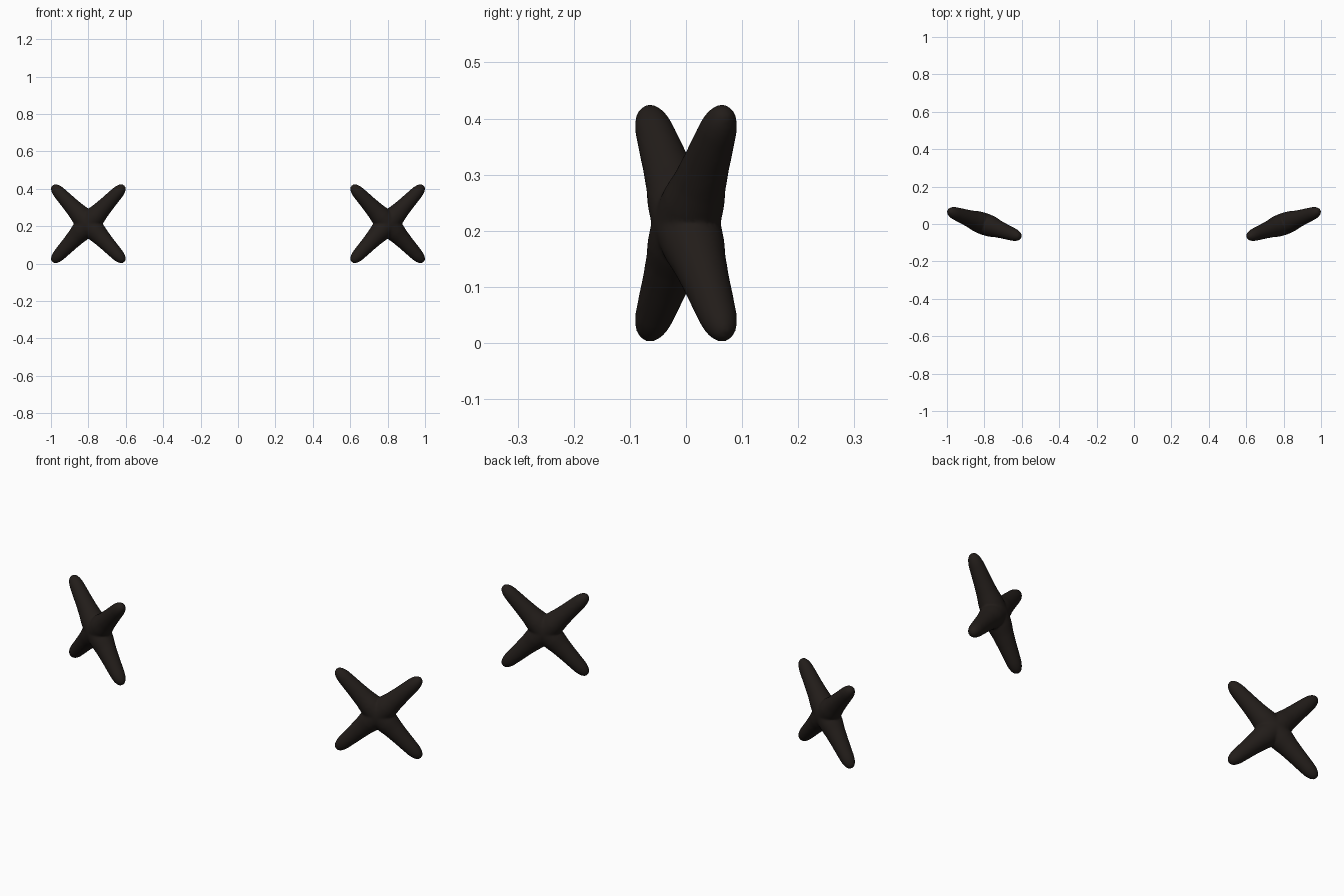
import bpy, bmesh, math
from mathutils import Matrix, Vector

if "Cube" in bpy.data.objects:
    bpy.data.objects.remove(bpy.data.objects["Cube"])

mat = bpy.data.materials.new("dark_brown")
mat.diffuse_color = (0.016, 0.012, 0.010, 1)
mat.use_nodes = True
mat.node_tree.nodes["Principled BSDF"].inputs["Base Color"].default_value = mat.diffuse_color

# Tapered bar profile: (distance from centre, radius)
HALF = [(0.03, 0.058), (0.06, 0.0555), (0.1, 0.048), (0.15, 0.042), (0.2, 0.0375),
        (0.24, 0.0335), (0.26, 0.029), (0.275, 0.0225), (0.285, 0.014)]
PROFILE = [(-s, r) for s, r in reversed(HALF)] + [(0, 0.059)] + HALF
TIP, SIDES = 0.289, 32


def add_bar(bm, tilt):
    """Round bar revolved around z, then tilted in the xz plane."""
    rot = Matrix.Rotation(tilt, 3, 'Y')
    rings = [[bm.verts.new(rot @ Vector((r * math.cos(a), r * math.sin(a), s)))
              for a in (2 * math.pi * i / SIDES for i in range(SIDES))]
             for s, r in PROFILE]
    for lo, hi in zip(rings, rings[1:]):
        for i in range(SIDES):
            j = (i + 1) % SIDES
            bm.faces.new((lo[i], lo[j], hi[j], hi[i]))
    for ring, z in ((rings[0], -TIP), (rings[-1], TIP)):
        tip = bm.verts.new(rot @ Vector((0, 0, z)))
        for i in range(SIDES):
            bm.faces.new((ring[i], ring[(i + 1) % SIDES], tip))
    bmesh.ops.recalc_face_normals(bm, faces=bm.faces)


# Two crosses, each turned outwards by 20 degrees
for name, side in (("left_cross", -1), ("right_cross", 1)):
    bm = bmesh.new()
    for tilt in (45, -45):
        add_bar(bm, math.radians(tilt))
    mesh = bpy.data.meshes.new(name)
    bm.to_mesh(mesh)
    bm.free()
    mesh.materials.append(mat)
    ob = bpy.data.objects.new(name, mesh)
    bpy.context.collection.objects.link(ob)
    ob.location = (0.8 * side, 0, 0.2135)
    ob.rotation_euler.z = math.radians(20 * side)
    # Fuse the bars and soften the junction
    fuse = ob.modifiers.new("fuse", 'REMESH')
    fuse.mode = 'VOXEL'
    fuse.voxel_size = 0.006
    fuse.use_smooth_shade = True
    soft = ob.modifiers.new("soften", 'SMOOTH')
    soft.factor = 0.5
    soft.iterations = 5
